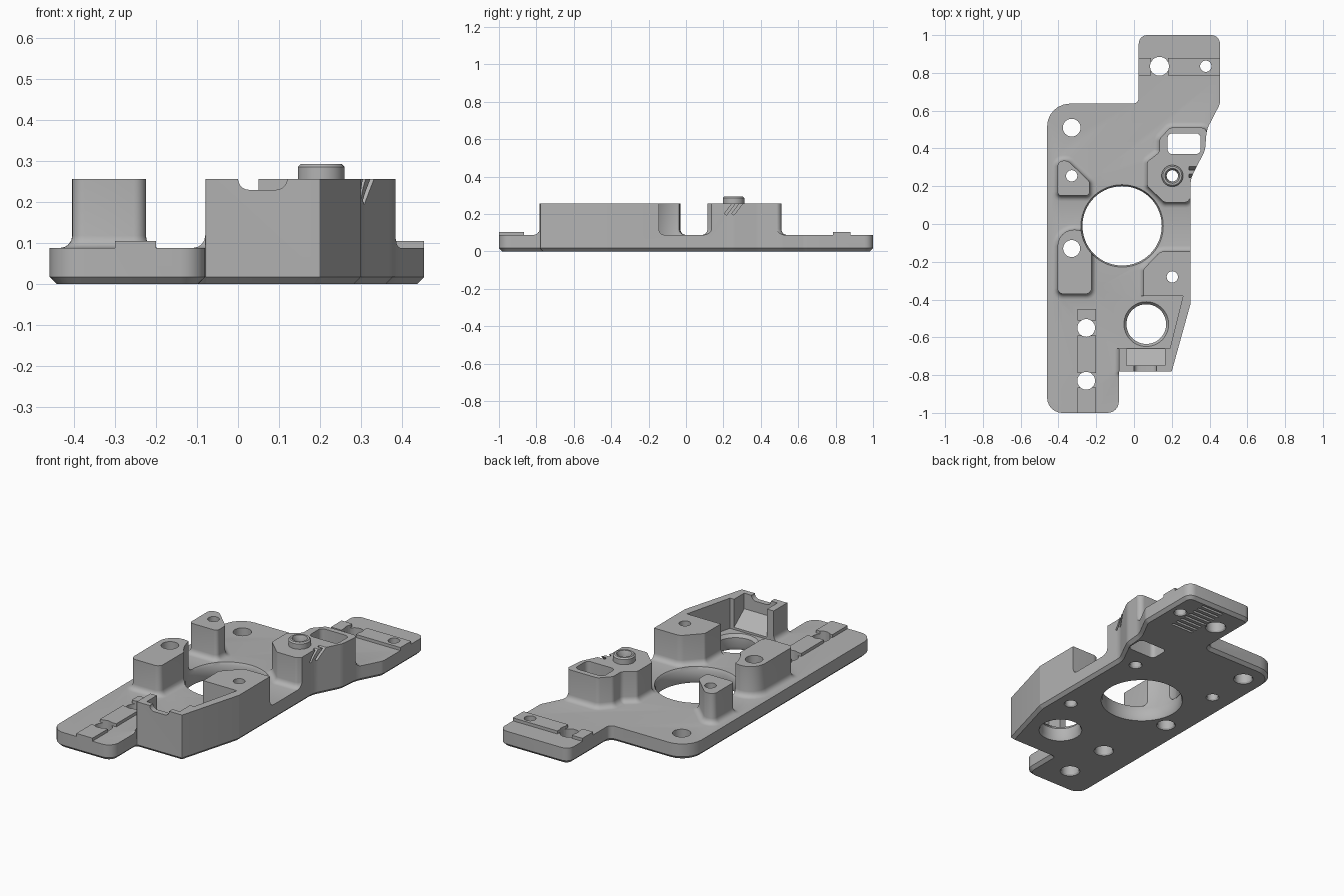
import bpy, bmesh, math
from mathutils import Vector, Matrix

old = bpy.data.objects.get("Cube")
if old:
    bpy.data.objects.remove(old, do_unlink=True)

grey = bpy.data.materials.new("plain grey")
grey.use_nodes = True
tint = (0.45, 0.45, 0.45, 1)
grey.diffuse_color = tint
grey.node_tree.nodes["Principled BSDF"].inputs["Base Color"].default_value = tint


def ring(corners, d, segs=6):
    """Rounded polygon (x, y, radius per corner), grown outward by d."""
    pts = [Vector(c[:2]) for c in corners]
    n = len(pts)
    area = sum(pts[i - 1].cross(pts[i]) for i in range(n))
    if area < 0:
        corners, pts = corners[::-1], pts[::-1]
    out = []
    for i in range(n):
        p = pts[i]
        a = (p - pts[i - 1]).normalized()
        b = (pts[(i + 1) % n] - p).normalized()
        na, nb = Vector((a.y, -a.x)), Vector((b.y, -b.x))
        q = p + (na + nb) * d / (1 + na.dot(nb))
        turn = a.cross(b)
        r = max(corners[i][2] + (d if turn > 0 else -d), 0.002)
        angle = math.atan2(turn, a.dot(b))
        t = r * math.tan(abs(angle) / 2)
        side = 1 if turn > 0 else -1
        centre = q - a * t - na * r * side
        for k in range(segs + 1):
            out.append(centre + Matrix.Rotation(angle * k / segs, 2) @ (na * r * side))
    return out


def loft(name, rings):
    """Closed solid through a stack of (points, z) rings."""
    bm = bmesh.new()
    rows = [[bm.verts.new((p[0], p[1], z)) for p in pts] for pts, z in rings]
    n = len(rows[0])
    bm.faces.new(rows[0][::-1])
    bm.faces.new(rows[-1])
    for lo, hi in zip(rows, rows[1:]):
        for i in range(n):
            j = (i + 1) % n
            bm.faces.new((lo[i], lo[j], hi[j], hi[i]))
    bmesh.ops.recalc_face_normals(bm, faces=bm.faces)
    mesh = bpy.data.meshes.new(name)
    bm.to_mesh(mesh)
    bm.free()
    ob = bpy.data.objects.new(name, mesh)
    bpy.context.collection.objects.link(ob)
    return ob


def prism(name, corners, levels):
    return loft(name, [(ring(corners, d), z) for z, d in levels])


def turned(name, x, y, profile, n=48):
    """Round solid from (radius, z) steps."""
    circle = [(math.cos(2 * math.pi * i / n), math.sin(2 * math.pi * i / n)) for i in range(n)]
    return loft(name, [([(x + r * c, y + r * s) for c, s in circle], z) for r, z in profile])


def box(name, x0, x1, y0, y1, z0, z1):
    return loft(name, [([(x0, y0), (x1, y0), (x1, y1), (x0, y1)], z) for z in (z0, z1)])


def combine(ob, other, op):
    mod = ob.modifiers.new("combine", "BOOLEAN")
    mod.operation, mod.object, mod.solver = op, other, "EXACT"
    graph = bpy.context.evaluated_depsgraph_get()
    mesh = bpy.data.meshes.new_from_object(ob.evaluated_get(graph))
    ob.modifiers.clear()
    ob.data = mesh
    bpy.data.objects.remove(other, do_unlink=True)


DECK, TOP = 0.088, 0.257


def boss(name, corners, f=0.03):
    """Raised post with a filleted foot."""
    foot = [(0.05, f)] + [(DECK + f * (1 - math.cos(t)), f * (1 - math.sin(t)))
                          for t in (math.pi * k / 8 for k in range(5))]
    return prism(name, corners, foot + [(TOP, 0)])


# Deck slab, trimmed to the outline at the end
body = box("mounting_plate", -0.8, 0.8, -1.3, 1.3, -0.1, DECK)

# Triangular and rounded posts
parts = [
    boss("triangle_post", [(-0.405, 0.15, 0.02), (-0.235, 0.15, 0.02), (-0.235, 0.225, 0.03),
                           (-0.35, 0.335, 0.04), (-0.405, 0.335, 0.03)]),
    boss("rounded_post", [(-0.405, -0.37, 0.03), (-0.225, -0.37, 0.03),
                          (-0.225, -0.03, 0.088), (-0.405, -0.03, 0.088)]),
]

# Pocketed boss with raised collar
pocket_boss = boss("pocket_boss", [
    (0.07, 0.2, 0.02), (0.07, 0.33, 0.02), (0.135, 0.38, 0.03), (0.135, 0.45, 0.03),
    (0.19, 0.51, 0.03), (0.38, 0.51, 0.03), (0.41, 0.36, 0.02), (0.34, 0.18, 0.02),
    (0.28, 0.115, 0.02), (0.16, 0.115, 0.02)])
combine(pocket_boss, turned("collar", 0.203, 0.255, [(0.057, 0.2), (0.057, 0.286), (0.05, 0.293)]), "UNION")
parts.append(pocket_boss)

# Corner block with a walled cavity
block = boss("corner_block", [
    (0.05, -0.24, 0.02), (0.14, -0.145, 0.05), (0.36, -0.145, 0.01), (0.36, -0.785, 0.01),
    (-0.08, -0.785, 0.004), (-0.08, -0.6, 0.004), (0.05, -0.42, 0.004)])
cavity = [(0.26, -0.38), (0.19, -0.66), (-0.3, -0.66), (-0.3, -0.38)]
combine(block, loft("cavity_cutter", [(cavity, 0), (cavity, 0.4)]), "DIFFERENCE")
# Sloped recess behind the front wall
slope = [([(-0.04, y), (0.165, y), (0.165, -0.6), (-0.04, -0.6)], z)
         for y, z in ((-0.66, 0.1), (-0.75, 0.17), (-0.75, 0.4))]
combine(block, loft("recess_cutter", slope), "DIFFERENCE")
# Rounded notch in the front wall
notch = prism("notch_cutter", [(0.0, -0.05, 0.001), (0.12, -0.05, 0.001),
                               (0.12, 0.1, 0.027), (0.0, 0.1, 0.027)], [(0, 0), (0.14, 0)])
notch.data.transform(Matrix.Translation((0, -0.71, 0.33)) @ Matrix.Rotation(-math.pi / 2, 4, "X")
                     @ Matrix.Translation((0, 0, -0.14)))
combine(block, notch, "DIFFERENCE")
parts.append(block)

# Low rail pads, interrupted at the bolt holes
for y0, y1 in ((-1.1, -0.865), (-0.79, -0.59), (-0.51, -0.45)):
    parts.append(box("rail_pad", -0.30, -0.20, y0, y1, 0.05, 0.105))
for x0, x1 in ((-0.05, 0.09), (0.18, 0.6)):
    parts.append(box("arm_pad", x0, x1, 0.785, 0.88, 0.05, 0.105))
for part in parts:
    combine(body, part, "UNION")

# Trim everything to the outline with a chamfered underside
outline = [
    (-0.46, -1, 0.08), (-0.08, -1, 0.06), (-0.08, -0.78, 0.004), (0.2, -0.78, 0.004),
    (0.3, -0.42, 0.01), (0.3, 0.24, 0.12), (0.376, 0.39, 0.1), (0.385, 0.5, 0.15),
    (0.455, 0.635, 0.06), (0.455, 1, 0.045), (0.025, 1, 0.045), (0.025, 0.637, 0.03),
    (-0.46, 0.637, 0.12)]
combine(body, prism("outline", outline, [(0, -0.017), (0.017, 0), (0.5, 0)]), "INTERSECT")

# Large and small bores
combine(body, turned("bore", -0.063, -0.01, [(0.222, -0.01), (0.21, 0.012), (0.21, 0.074),
                                             (0.218, DECK), (0.218, 0.5)], 72), "DIFFERENCE")
combine(body, turned("bore", 0.065, -0.53, [(0.118, -0.01), (0.105, 0.02), (0.105, 0.07),
                                            (0.12, 0.09), (0.12, 0.2)], 60), "DIFFERENCE")

# Bolt holes with eased lower rims
for x, y, r in ((-0.33, 0.51, 0.047), (0.135, 0.835, 0.05), (0.38, 0.835, 0.03), (-0.253, -0.55, 0.047),
                (-0.253, -0.83, 0.047), (-0.33, -0.13, 0.045), (-0.33, 0.255, 0.03),
                (0.203, -0.28, 0.03), (0.203, 0.255, 0.03)):
    combine(body, turned("bolt_hole", x, y, [(r + 0.012, -0.01), (r, 0.008), (r, 0.5)], 32), "DIFFERENCE")
combine(body, turned("countersink", 0.203, 0.255, [(0.028, 0.26), (0.042, 0.3)], 32), "DIFFERENCE")

# Through pocket in the boss
window = [(x, y, 0.025) for x, y in ((0.178, 0.37), (0.353, 0.37), (0.353, 0.48), (0.178, 0.48))]
combine(body, prism("pocket", window, [(-0.1, 0), (0.5, 0)]), "DIFFERENCE")

# Slanted side vents
for y in (0.235, 0.275):
    vent = box("vent", -0.03, 0.03, -0.007, 0.007, -0.04, 0.06)
    vent.data.transform(Matrix.Translation((0.32, y, 0.23)) @ Matrix.Rotation(-0.65, 4, "X"))
    combine(body, vent, "DIFFERENCE")

# Grip slits under the arm
for k in range(8):
    y = 0.71 + 0.035 * k
    combine(body, box("slit", 0.195, 0.335, y, y + 0.015, -0.1, 0.015), "DIFFERENCE")

body.data.materials.clear()
body.data.materials.append(grey)
for face in body.data.polygons:
    face.material_index = 0
bpy.ops.object.select_all(action="DESELECT")
body.select_set(True)
bpy.context.view_layer.objects.active = body
bpy.ops.object.shade_smooth_by_angle(angle=math.radians(30))
